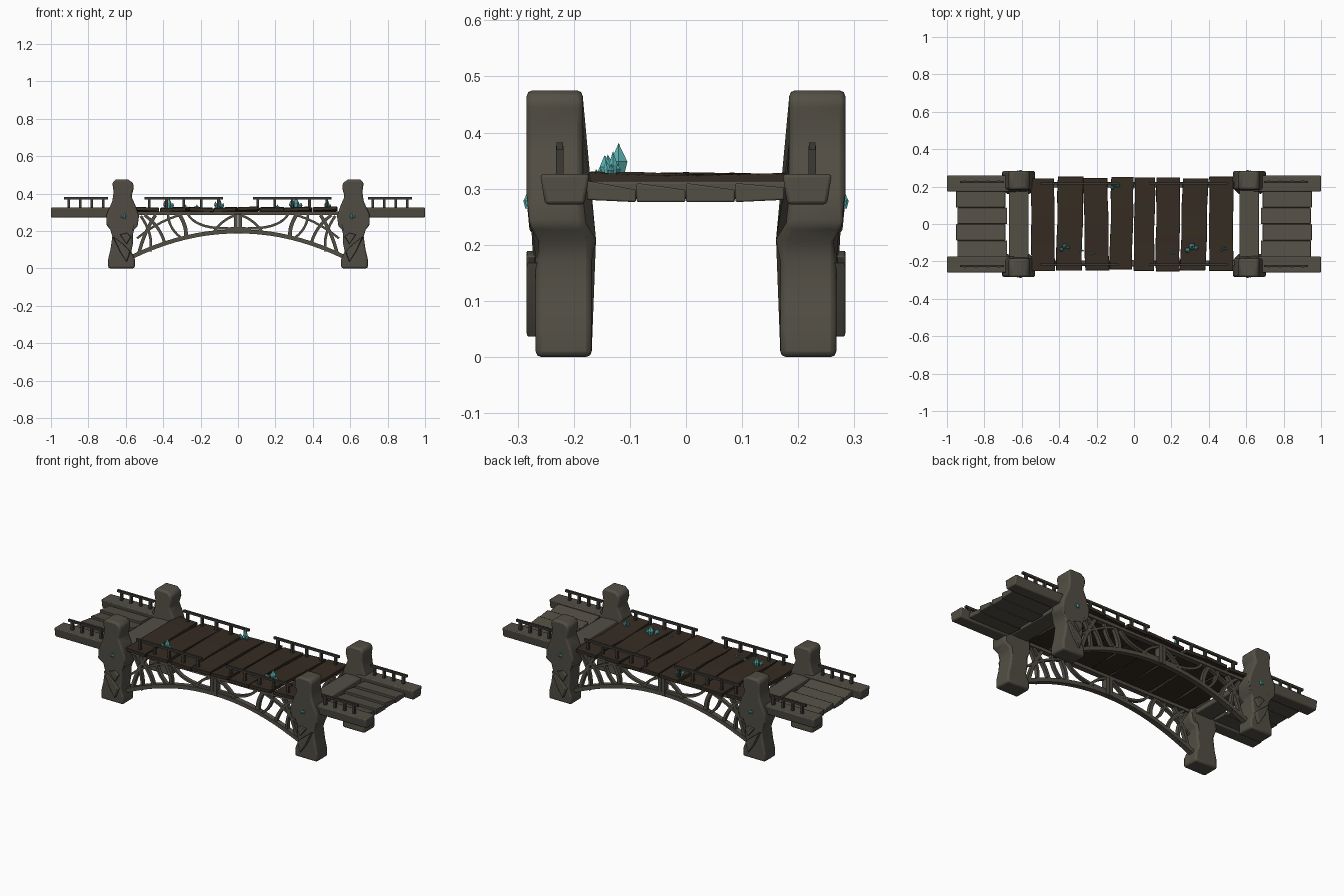
import bpy, bmesh, math, random
from mathutils import Vector, Matrix

if "Cube" in bpy.data.objects:
    bpy.data.objects.remove(bpy.data.objects["Cube"])

random.seed(4)


def material(name, rgb):
    m = bpy.data.materials.new(name)
    m.diffuse_color = (*rgb, 1)
    m.use_nodes = True
    m.node_tree.nodes["Principled BSDF"].inputs["Base Color"].default_value = m.diffuse_color
    return m


STONE = material("weathered stone", (0.085, 0.077, 0.059))
WOOD = material("dark wood", (0.036, 0.025, 0.016))
IRON = material("dark iron", (0.045, 0.041, 0.034))
TEAL = material("teal crystal", (0.10, 0.42, 0.42))


def finish(bm, name, mat, bevel=0.0, smooth=35):
    bmesh.ops.recalc_face_normals(bm, faces=bm.faces)
    me = bpy.data.meshes.new(name)
    bm.to_mesh(me)
    bm.free()
    me.materials.append(mat)
    ob = bpy.data.objects.new(name, me)
    bpy.context.collection.objects.link(ob)
    if bevel:
        b = ob.modifiers.new("bevel", "BEVEL")
        b.width, b.segments, b.limit_method = bevel, 2, "ANGLE"
        b.angle_limit = math.radians(40)
    if smooth:
        bpy.ops.object.select_all(action="DESELECT")
        ob.select_set(True)
        bpy.context.view_layer.objects.active = ob
        bpy.ops.object.shade_smooth_by_angle(angle=math.radians(smooth))
    return ob


def add_prism(bm, poly, y0, y1):
    """Extrude an x-z outline along y."""
    a = [bm.verts.new((x, y0, z)) for x, z in poly]
    b = [bm.verts.new((x, y1, z)) for x, z in poly]
    n = len(poly)
    bm.faces.new(a)
    bm.faces.new(b[::-1])
    for i in range(n):
        bm.faces.new((a[i], b[i], b[(i + 1) % n], a[(i + 1) % n]))
    return a + b


def add_box(bm, x0, x1, y0, y1, z0, z1):
    return add_prism(bm, [(x0, z0), (x1, z0), (x1, z1), (x0, z1)], y0, y1)


def add_strut(bm, p, q, r, w, y0, y1):
    """Curved flat bar along a quadratic curve p-q-r in the x-z plane."""
    p, q, r = Vector(p), Vector(q), Vector(r)
    left, right = [], []
    for i in range(11):
        t = i / 10
        c = p * (1 - t) ** 2 + q * 2 * t * (1 - t) + r * t * t
        d = ((q - p) * (1 - t) + (r - q) * t).normalized()
        n = Vector((-d.y, d.x)) * w / 2
        left.append(tuple(c + n))
        right.append(tuple(c - n))
    for i in range(10):
        add_prism(bm, [left[i], left[i + 1], right[i + 1], right[i]], y0, y1)
    bmesh.ops.remove_doubles(bm, verts=bm.verts, dist=0.00005)
    inner = [f for f in bm.faces if all(len(e.link_faces) > 2 for e in f.edges)]
    bmesh.ops.delete(bm, geom=inner, context="FACES_ONLY")


# Pillar outline, offset from the pillar centre, for the left (sx = -1) side
PILLAR = [(.07, 0), (.07, .05), (.052, .09), (.062, .14), (.06, .18), (.066, .205), (.085, .225), (.093, .28),
          (.072, .34), (.052, .385), (.064, .425), (.062, .455), (.035, .475), (-.035, .475),
          (-.05, .455), (-.043, .41), (-.05, .36), (-.08, .29), (-.083, .235), (-.06, .205), (-.05, .17),
          (-.06, .10), (-.072, .05), (-.072, 0)]
# Carved rock facets on the outer face of each pillar
CHIPS = [[(-.05, .17), (-.01, .09), (.03, .035), (.05, .09), (.02, .12)],
         [(-.01, .18), (.03, .13), (.055, .17), (.03, .19)]]


def crystal(bm, pos, h, r, lean=(0, 0)):
    top = Vector(pos) + Vector((lean[0], lean[1], h))
    base = Vector(pos)
    rings = []
    for f, k in ((0, .6), (.45, 1)):
        c = base.lerp(top, f)
        rings.append([bm.verts.new(c + Vector((math.cos(a * math.tau / 6), math.sin(a * math.tau / 6), 0)) * r * k)
                      for a in range(6)])
    tip = bm.verts.new(top)
    bm.faces.new(rings[0][::-1])
    for i in range(6):
        j = (i + 1) % 6
        bm.faces.new((rings[0][i], rings[0][j], rings[1][j], rings[1][i]))
        bm.faces.new((rings[1][i], rings[1][j], tip))


def railing(name, x0, x1, y, z0, posts):
    bm = bmesh.new()
    add_box(bm, x0, x1, y - .006, y + .006, .369, .382)
    for i in range(posts):
        px = x0 + .025 + (x1 - x0 - .05) * i / (posts - 1)
        add_box(bm, px - .007, px + .007, y - .007, y + .007, z0, .376)
    finish(bm, name, IRON, 0, 0)


for sx, xn in ((-1, "left"), (1, "right")):
    for sy, yn in ((-1, "front"), (1, "back")):
        # Stone pillar; the upper half steps outward
        bm = bmesh.new()
        vs = add_prism(bm, [(-sx * x + sx * .622, z) for x, z in PILLAR], sy * .168, sy * .268)
        for v in vs:
            if v.co.z > .207:
                v.co.y += sy * .016
        finish(bm, f"{xn}_{yn}_pillar", STONE, .01, 50)
        bm = bmesh.new()
        for poly in CHIPS:
            for v in add_prism(bm, [(-sx * x + sx * .622, z) for x, z in poly], sy * .262, sy * .284)[len(poly):]:
                v.co.x += (sx * .622 - v.co.x) * .15
        finish(bm, f"{xn}_{yn}_pillar_chips", STONE, .003, 30)

        # Approach side beam, tapered towards the bottom
        bm = bmesh.new()
        for v in add_box(bm, sx * .64, sx, sy * .172, sy * .26, .272, .326):
            if v.co.z < .3:
                v.co.y += (sy * .216 - v.co.y) * .2
        finish(bm, f"{xn}_{yn}_approach_beam", STONE, .006)
        a, b = sorted((sx * .695, sx * .93))
        railing(f"{xn}_{yn}_approach_railing", a, b, sy * .225, .32, 4)
        a, b = sorted((sx * .08, sx * .5))
        railing(f"{xn}_{yn}_deck_railing", a, b, sy * .217, .315, 5)

        # Half of the arched truss
        ya, yb = sy * .195, sy * .225
        struts = [((0, .294), (.3, .294), (.56, .294), .018),
                  ((0, .197), (.28, .20), (.57, .06), .022),
                  ((0, .215), (.22, .20), (.27, .292), .013),
                  ((.01, .285), (.08, .265), (.13, .195), .013),
                  ((.28, .165), (.27, .22), (.315, .29), .02),
                  ((.30, .16), (.37, .21), (.375, .29), .013),
                  ((.39, .125), (.41, .22), (.50, .285), .016),
                  ((.44, .285), (.50, .20), (.53, .08), .018),
                  ((.47, .09), (.45, .18), (.52, .28), .014),
                  ((.31, .285), (.43, .25), (.54, .16), .012)]
        for k, (p, q, r, w) in enumerate(struts):
            bm = bmesh.new()
            d = .0 if k < 2 else .004
            add_strut(bm, (sx * p[0], p[1]), (sx * q[0], q[1]), (sx * r[0], r[1]), w,
                      ya + sy * d, yb - sy * d)
            finish(bm, f"{xn}_{yn}_truss_bar_{k}", STONE)

    # Threshold slab between the pillars and the split approach slabs
    bm = bmesh.new()
    add_box(bm, sx * .563, sx * .668, -.2, .2, .282, .314)
    finish(bm, f"{xn}_threshold", STONE, .006)
    for k in range(4):
        bm = bmesh.new()
        y0 = -.176 + .088 * k
        for v in add_box(bm, sx * .678, sx * (.945 + .006 * (k % 2)), y0, y0 + .087, .276, .31):
            if abs(v.co.y) > .15:
                v.co.z += .004
            if abs(v.co.x) < .7:
                v.co.x += sx * .01 * (k % 2)
            if v.co.z > .3 and v.co.y > y0 + .04:
                v.co.z -= .012
        finish(bm, f"{xn}_approach_slab_{k}", STONE, .003)

# Centre posts of the trusses
for sy, yn in ((-1, "front"), (1, "back")):
    bm = bmesh.new()
    for x in (-.012, .012):
        add_box(bm, x - .0105, x + .0105, sy * .192, sy * .228, .187, .29)
    finish(bm, f"{yn}_truss_centre_post", STONE, .002)

# Worn deck planks, slightly warped
edges = [(-.55, -.425), (-.412, -.275), (-.266, -.137), (-.126, -.006),
         (.001, .11), (.118, .245), (.253, .39), (.402, .53)]
for k, (x0, x1) in enumerate(edges):
    bm = bmesh.new()
    add_box(bm, x0, x1, -.248 + random.uniform(-.006, .006), .248 + random.uniform(-.006, .006), .305, .324)
    for i in range(1, 6):
        bmesh.ops.bisect_plane(bm, geom=bm.verts[:] + bm.edges[:] + bm.faces[:],
                               plane_co=(0, -.25 + i * .5 / 6, 0), plane_no=(0, 1, 0))
    skew, tilt, ph = random.uniform(-.008, .008), random.uniform(-.05, .05), random.uniform(0, 6)
    for v in bm.verts:
        v.co.z += tilt * (v.co.x - (x0 + x1) / 2) + .003 * math.sin(v.co.y * 14 + ph) - .008 * v.co.y
        v.co.x += skew * v.co.y * 4 + .002 * math.sin(v.co.y * 20 + ph)
    finish(bm, f"deck_plank_{k}", WOOD, .002)

# Crystal clusters on the deck: x, y, height, radius
for k, (x, y, h, r) in enumerate([(-.37, -.12, .06, .014), (-.10, .21, .055, .013), (.31, -.12, .058, .018),
                                  (.48, -.13, .045, .009), (-.22, -.152, .02, .006), (.21, -.152, .02, .006),
                                  (-.28, -.14, .02, .006)]):
    bm = bmesh.new()
    crystal(bm, (x, y, .322), h, r)
    crystal(bm, (x - r, y - r, .322), h * .65, r * .8, (-r * .7, -r * .4))
    crystal(bm, (x + r, y - r * .4, .322), h * .5, r * .7, (r * .6, 0))
    finish(bm, f"deck_crystal_{k}", TEAL, 0, 0)

# Small crystals set in the pillar faces
for sx in (-1, 1):
    for sy in (-1, 1):
        bm = bmesh.new()
        crystal(bm, (sx * .607, sy * .282, .265), .03, .009)
        crystal(bm, (sx * .622, sy * .282, .27), .018, .006, (-.003 * sx, 0))
        finish(bm, f"pillar_crystal_{sx}_{sy}", TEAL, 0, 0)
